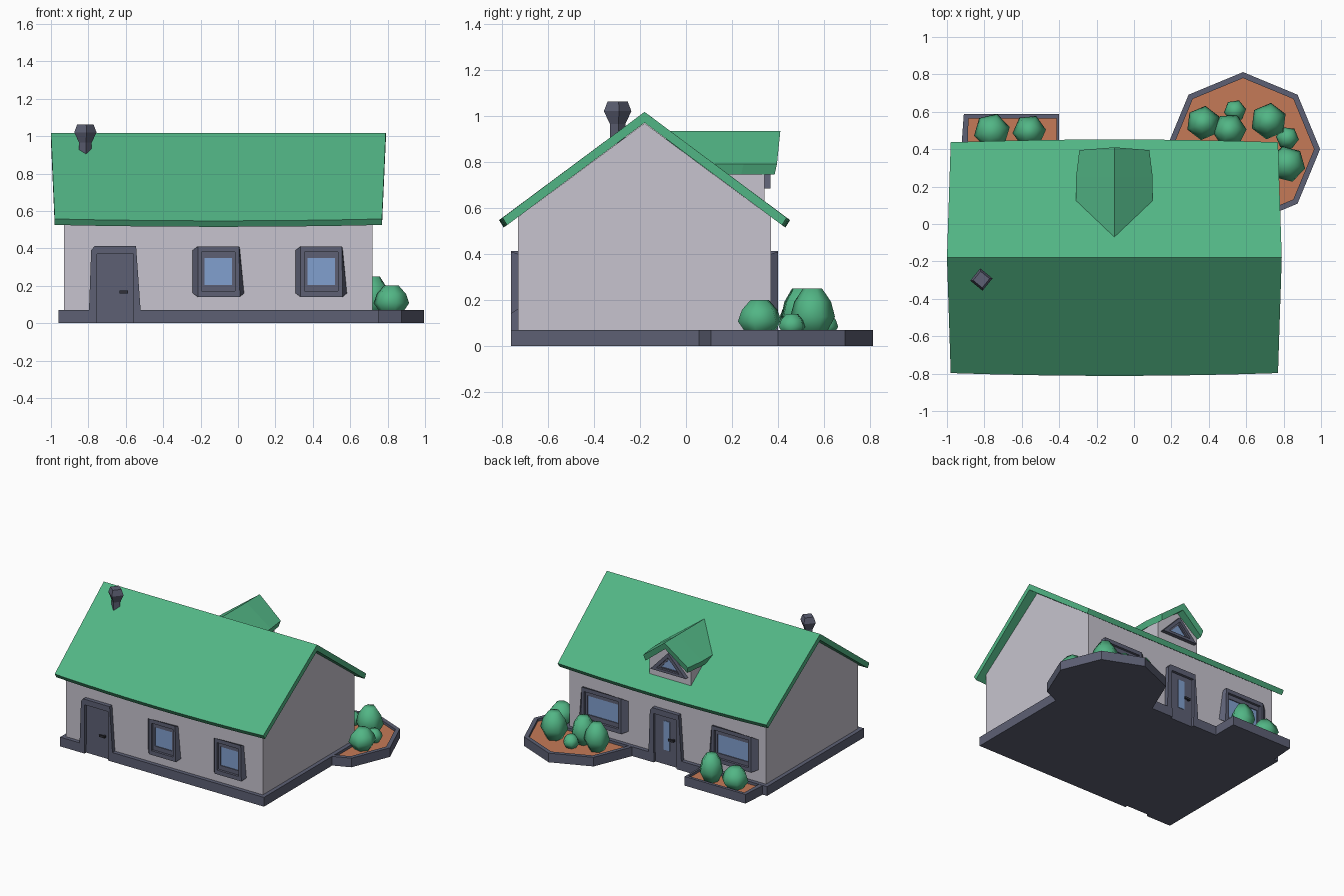
import bpy, bmesh, math, random
from mathutils import Vector

random.seed(4)
if "Cube" in bpy.data.objects:
    bpy.data.objects.remove(bpy.data.objects["Cube"])


def material(name, rgb):
    m = bpy.data.materials.new(name)
    m.use_nodes = True
    m.diffuse_color = (*rgb, 1)
    m.node_tree.nodes["Principled BSDF"].inputs["Base Color"].default_value = (*rgb, 1)
    return m


GREEN = material("leaf green", (0.084, 0.465, 0.235))
WALL = material("pale grey", (0.57, 0.55, 0.62))
SLATE = material("slate", (0.109, 0.117, 0.174))
GLASS = material("window blue", (0.22, 0.35, 0.62))
SOIL = material("terracotta soil", (0.56, 0.195, 0.095))
DARK = material("dark metal", (0.03, 0.03, 0.04))

CX, RIDGE_Y = -0.105, -0.18
FRONT, BACK = -0.73, 0.37


def loft(name, rings, mat, cap=None, smooth=False):
    """Skin equal-length rings and close both ends; cap colours the last end."""
    bm = bmesh.new()
    loops = [[bm.verts.new(p) for p in ring] for ring in rings]
    n = len(rings[0])
    for a, b in zip(loops, loops[1:]):
        for i in range(n):
            j = (i + 1) % n
            bm.faces.new((a[i], a[j], b[j], b[i]))
    bm.faces.new(loops[0][::-1])
    end = bm.faces.new(loops[-1])
    if cap:
        end.material_index = 1
    bmesh.ops.recalc_face_normals(bm, faces=bm.faces)
    for f in bm.faces:
        f.smooth = smooth
    me = bpy.data.meshes.new(name)
    bm.to_mesh(me)
    bm.free()
    me.materials.append(mat)
    if cap:
        me.materials.append(cap)
    ob = bpy.data.objects.new(name, me)
    bpy.context.collection.objects.link(ob)
    return ob


def flat(pts, z):
    return [(x, y, z) for x, y in pts]


def across(pts, x):
    return [(x, y, z) for y, z in pts]


def on_wall(pts, cx, wall, depth):
    """Place (u, z) points on the front or back wall, standing out by depth."""
    s = -1 if wall == FRONT else 1
    return [(cx + u, wall + s * depth, z) for u, z in pts]


def rect(hw, z0, z1):
    return [(-hw, z0), (hw, z0), (hw, z1), (-hw, z1)]


def ngon(n, r, x, y, turn=0.0):
    return [(x + r * math.cos(turn + math.tau * i / n),
             y + r * math.sin(turn + math.tau * i / n)) for i in range(n)]


# Foundation with a notch at each door
plan = [(-0.96, -0.76), (-0.755, -0.76), (-0.755, FRONT), (-0.56, FRONT), (-0.56, -0.76),
        (0.75, -0.76), (0.75, 0.4), (-0.01, 0.4), (-0.01, BACK), (-0.2, BACK),
        (-0.2, 0.4), (-0.96, 0.4)]
loft("foundation", [flat(plan, 0), flat(plan, 0.07)], SLATE)

# Walls with gables
gable = [(FRONT, 0.01), (BACK, 0.01), (BACK, 0.56), (RIDGE_Y, 0.968), (FRONT, 0.56)]
loft("walls", [across(gable, -0.93), across(gable, 0.72)], WALL)

# Main roof: eaves bow out slightly and are a little shorter than the ridge
stations = []
for k in range(9):
    t = k / 4 - 1
    bow = 1 - t * t
    out, low = 0.617 + 0.015 * bow, 0.01 * bow
    top, under = 0.557 - low, 0.525 - low
    e, r = CX + 0.875 * t, CX + 0.895 * t
    stations.append([(e, RIDGE_Y - out, top), (r, RIDGE_Y, 1.017), (e, RIDGE_Y + out, top),
                     (e, RIDGE_Y + out - 0.02, under), (r, RIDGE_Y, 0.97),
                     (e, RIDGE_Y - out + 0.02, under)])
loft("roof", stations, GREEN)

# Chimney
profile = [(0.88, 0.034), (0.965, 0.034), (1.02, 0.06), (1.062, 0.044)]
loft("chimney", [flat(ngon(4, r, -0.816, -0.297, 0.1), z) for z, r in profile], SLATE)


# Windows: tapering frame, recess, sash and glass
def window(name, cx, wall, k):
    base = [(-0.137, 0.16), (0.137, 0.16), (0.114, 0.4), (-0.137, 0.39)]
    face = [(-0.11, 0.14), (0.115, 0.14), (0.11, 0.41), (-0.11, 0.41)]
    widen = lambda pts: [(u * k, z) for u, z in pts]
    hw = 0.11 * k
    steps = [(widen(base), 0), (widen(face), 0.03),
             (rect(hw - 0.02, 0.172, 0.38), 0.03), (rect(hw - 0.02, 0.172, 0.38), 0.012),
             (rect(hw - 0.037, 0.205, 0.347), 0.012), (rect(hw - 0.037, 0.205, 0.347), 0.006)]
    loft(name, [on_wall(p, cx, wall, d) for p, d in steps], SLATE, GLASS)


window("front_window_a", -0.105, FRONT, 1)
window("front_window_b", 0.445, FRONT, 1)
window("back_window_a", 0.43, BACK, 1.5)
window("back_window_b", -0.66, BACK, 1.5)


# Doors: leaning frame, panel to the ground, handle
def slab(name, pts, cx, wall, d0, d1, mat):
    loft(name, [on_wall(pts, cx, wall, d0), on_wall(pts, cx, wall, d1)], mat)


def door(name, cx, wall, s, handle_z):
    frame = [(-0.14, 0.06), (-0.128, 0.39), (-0.11, 0.412), (0.112, 0.412), (0.137, 0.06),
             (0.097, 0.06), (0.097, 0.37), (-0.097, 0.37), (-0.097, 0.06)]
    slab(name + "_frame", [(u * s, z) for u, z in frame], cx, wall, -0.01, 0.03, SLATE)
    slab(name + "_panel", rect(0.098, 0, 0.372), cx, wall, -0.01, 0.01, SLATE)
    hx = cx + 0.045 * s
    slab(name + "_handle_stem", rect(0.008, handle_z - 0.008, handle_z + 0.008),
         hx + 0.015 * s, wall, 0.01, 0.025, DARK)
    slab(name + "_handle", rect(0.022, handle_z - 0.008, handle_z + 0.008),
         hx, wall, 0.02, 0.03, DARK)


door("front_door", -0.657, FRONT, 1, 0.167)
door("back_door", CX, BACK, -1, 0.2)
slab("back_door_glass", rect(0.026, 0.11, 0.33), CX, BACK, 0.01, 0.014, GLASS)

# Dormer on the back slope
front = [(-0.175, 0.595), (0.175, 0.595), (0.175, 0.758), (0, 0.888), (-0.175, 0.758)]
loft("dormer_wall", [[(CX + u, y, z) for u, z in front] for y in (0.05, 0.34)], WALL)


def chevron(y_ridge, y_eave, hw):
    return [(CX - hw, y_eave, 0.79), (CX, y_ridge, 0.935), (CX + hw, y_eave, 0.79),
            (CX + hw - 0.012, y_eave - 0.01, 0.745), (CX, y_ridge - 0.01, 0.885),
            (CX - hw + 0.012, y_eave - 0.01, 0.745)]


loft("dormer_roof", [chevron(-0.08, 0.02, 0.205), chevron(0.25, 0.25, 0.205),
                     chevron(0.41, 0.395, 0.187)], GREEN)


def triangle(hw, z0, z1, y):
    return [(CX - hw, y, z0), (CX + hw, y, z0), (CX, y, z1)]


loft("dormer_window", [triangle(0.152, 0.685, 0.842, 0.33), triangle(0.148, 0.685, 0.84, 0.368),
                       triangle(0.095, 0.705, 0.805, 0.368), triangle(0.095, 0.705, 0.805, 0.352),
                       triangle(0.07, 0.713, 0.787, 0.352), triangle(0.07, 0.713, 0.787, 0.346)],
     SLATE, GLASS)


# Planting beds: raised rim around soil
def bed(name, outer, inner):
    loft(name, [flat(outer, 0), flat(outer, 0.069), flat(inner, 0.069), flat(inner, 0.05)],
         SLATE, SOIL)


bed("round_bed", ngon(8, 0.412, 0.583, 0.4, math.pi / 2), ngon(8, 0.38, 0.583, 0.4, math.pi / 2))
bed("long_bed", [(-0.925, 0.38), (-0.4, 0.38), (-0.4, 0.587), (-0.91, 0.587)],
    [(-0.89, 0.395), (-0.415, 0.395), (-0.415, 0.565), (-0.885, 0.565)])

# Bushes: x, y, radius, top height
bushes = [(-0.76, 0.495, 0.098, 0.2), (-0.56, 0.495, 0.09, 0.25),
          (0.37, 0.54, 0.092, 0.25), (0.54, 0.605, 0.06, 0.14), (0.51, 0.5, 0.092, 0.25),
          (0.72, 0.55, 0.098, 0.25), (0.82, 0.46, 0.062, 0.14), (0.82, 0.32, 0.098, 0.2)]
shape = [(0, 0.55), (0.4, 1), (0.72, 0.82), (1, 0.42)]
for i, (x, y, r, top) in enumerate(bushes):
    turn = random.random()
    loft(f"bush_{i + 1}", [flat(ngon(6, r * w, x, y, turn), 0.045 + (top - 0.045) * h)
                           for h, w in shape], GREEN, smooth=True)
